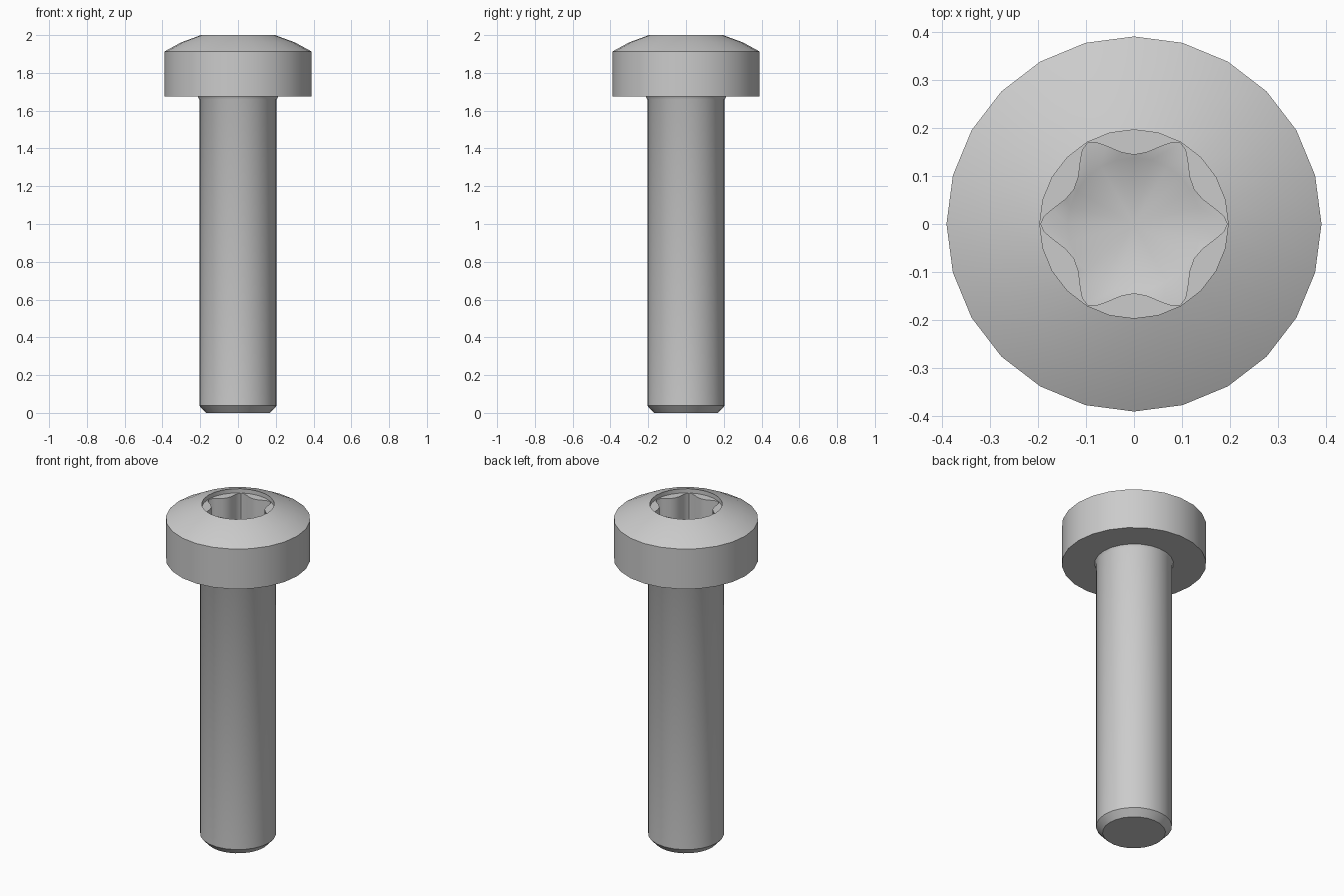
import bpy, bmesh, math

if "Cube" in bpy.data.objects:
    bpy.data.objects.remove(bpy.data.objects["Cube"], do_unlink=True)

SIDES = 24

# One plain grey metal for the whole screw
steel = bpy.data.materials.new("grey steel")
steel.use_nodes = True
steel.diffuse_color = (0.6, 0.6, 0.6, 1)
steel.node_tree.nodes["Principled BSDF"].inputs["Base Color"].default_value = (0.6, 0.6, 0.6, 1)


def ring(bm, r, z):
    """Circle of vertices at height z."""
    return [bm.verts.new((r * math.cos(a), r * math.sin(a), z))
            for a in (2 * math.pi * i / SIDES for i in range(SIDES))]


def star(bm, z):
    """Six-lobed outline, tips on the x axis, as (angle, radius) steps per lobe."""
    lobe = [(0, .194), (5, .187), (10, .173), (20, .151), (30, .144),
            (40, .151), (50, .173), (55, .187)]
    verts = []
    for k in range(6):
        for deg, r in lobe:
            a = math.radians(deg + 60 * k)
            verts.append(bm.verts.new((r * math.cos(a), r * math.sin(a), z)))
    return verts


def bridge(bm, a, b):
    """Join two closed loops; b may have a whole multiple of a's vertices."""
    n, m = len(a), len(b)
    step = m // n
    for i in range(n):
        span = [b[(i * step + j) % m] for j in range(step + 1)]
        bm.faces.new([a[i]] + span + [a[(i + 1) % n]])


def cone(bm, loop, z):
    tip = bm.verts.new((0, 0, z))
    for i in range(len(loop)):
        bm.faces.new((loop[i], loop[(i + 1) % len(loop)], tip))


def finish(bm, name):
    bmesh.ops.recalc_face_normals(bm, faces=bm.faces)
    mesh = bpy.data.meshes.new(name)
    bm.to_mesh(mesh)
    bm.free()
    mesh.materials.append(steel)
    ob = bpy.data.objects.new(name, mesh)
    bpy.context.collection.objects.link(ob)
    bpy.ops.object.select_all(action='DESELECT')
    ob.select_set(True)
    bpy.context.view_layer.objects.active = ob
    bpy.ops.object.shade_smooth_by_angle(angle=math.radians(30))


# Screw body: chamfered tip, shank, small fillet, head and shallow dome
bm = bmesh.new()
profile = [(.17, 0), (.205, .038), (.205, 1.66), (.213, 1.675), (.39, 1.675),
           (.39, 1.913), (.30, 1.962), (.196, 2.0), (.196, 1.975)]
loops = [ring(bm, r, z) for r, z in profile]
bm.faces.new(loops[0])
for lower, upper in zip(loops, loops[1:]):
    bridge(bm, lower, upper)

# Driver socket: ledge, star-shaped walls, lobe floors and conical bottom
mouth, floor = star(bm, 1.975), star(bm, 1.79)
bridge(bm, loops[-1], mouth)
bridge(bm, mouth, floor)
inner = ring(bm, .138, 1.785)
bridge(bm, inner, floor)
cone(bm, inner, 1.72)
finish(bm, "screw")
